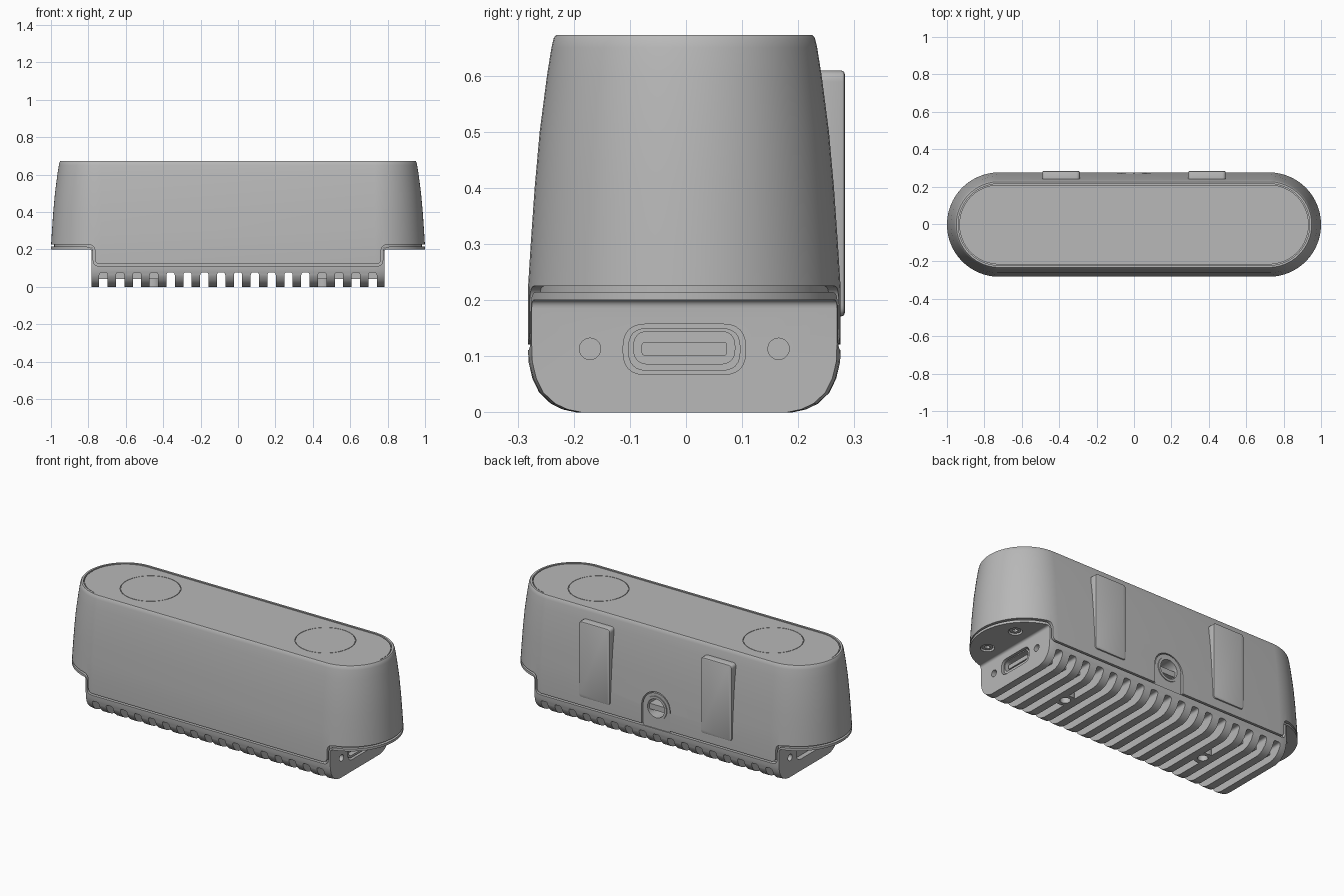
import bpy
import bmesh
from math import sin, cos, pi, radians

if "Cube" in bpy.data.objects:
    bpy.data.objects.remove(bpy.data.objects["Cube"], do_unlink=True)

grey = bpy.data.materials.new("grey_plastic")
grey.use_nodes = True
grey.diffuse_color = (0.48, 0.48, 0.48, 1)
grey.node_tree.nodes["Principled BSDF"].inputs["Base Color"].default_value = grey.diffuse_color

YC = -0.003      # body centre in y
R = 0.279        # body half depth
HALF = 0.721     # half length of the straight sides
END = 0.783      # end face of the lower block


# ---- helpers ----
def circle(u, v, r, n=40):
    return [(u + r * cos(2 * pi * i / n), v + r * sin(2 * pi * i / n)) for i in range(n)]


def stadium(r, n=72):
    pts = circle(0, YC, r, n)
    pts = [(r * cos(2 * pi * (i + 0.5) / n), YC + r * sin(2 * pi * (i + 0.5) / n)) for i in range(n)]
    return [(x + (HALF if x > 0 else -HALF), y) for x, y in pts]


def rounded(corners, n=6):
    """Polygon whose corners (u, v, radius) are eased with a small curve."""
    out = []
    for i, (u, v, r) in enumerate(corners):
        if r == 0:
            out.append((u, v))
            continue
        ends = []
        for q in (corners[i - 1], corners[(i + 1) % len(corners)]):
            d = ((q[0] - u) ** 2 + (q[1] - v) ** 2) ** 0.5
            ends.append((u + (q[0] - u) * r / d, v + (q[1] - v) * r / d))
        for k in range(n + 1):
            t = k / n
            out.append(tuple((1 - t) ** 2 * a + 2 * t * (1 - t) * c + t * t * b
                             for a, c, b in zip(ends[0], (u, v), ends[1])))
    return out


def rect(u, v, hu, hv, r):
    return rounded([(u - hu, v - hv, r), (u + hu, v - hv, r), (u + hu, v + hv, r), (u - hu, v + hv, r)])


def loft(name, rings):
    """Closed solid through a list of equal-length rings of 3D points."""
    bm = bmesh.new()
    loops = [[bm.verts.new(p) for p in ring] for ring in rings]
    for a, b in zip(loops, loops[1:]):
        for i in range(len(a)):
            j = (i + 1) % len(a)
            bm.faces.new((a[i], a[j], b[j], b[i]))
    bm.faces.new(loops[0][::-1])
    bm.faces.new(loops[-1])
    bmesh.ops.recalc_face_normals(bm, faces=bm.faces)
    mesh = bpy.data.meshes.new(name)
    bm.to_mesh(mesh)
    bm.free()
    mesh.materials.append(grey)
    ob = bpy.data.objects.new(name, mesh)
    bpy.context.collection.objects.link(ob)
    return ob


def prism(name, pts, axis, a, b):
    place = {"x": lambda u, v, w: (w, u, v), "y": lambda u, v, w: (u, w, v),
             "z": lambda u, v, w: (u, v, w)}[axis]
    return loft(name, [[place(u, v, w) for u, v in pts] for w in (a, b)])


def apply_modifiers(ob):
    bpy.ops.object.select_all(action="DESELECT")
    bpy.context.view_layer.objects.active = ob
    ob.select_set(True)
    for m in list(ob.modifiers):
        bpy.ops.object.modifier_apply(modifier=m.name)


def boolean(targets, cutter, op="DIFFERENCE"):
    for ob in targets:
        m = ob.modifiers.new("cut", "BOOLEAN")
        m.operation, m.object, m.solver = op, cutter, "EXACT"
        apply_modifiers(ob)
    bpy.data.objects.remove(cutter, do_unlink=True)


def body_loft(name, levels):
    return loft(name, [[(x, y, z) for x, y in stadium(R - d)] for z, d in levels])


def mirrored(half):
    """Full outline in x from its right half, listed bottom to top."""
    return half + [(-x, z, r) for x, z, r in reversed(half)]


# ---- upper shell: tapered stadium, stepped at both ends ----
shell = body_loft("upper_shell", [(0.1, 0), (0.22, 0.0), (0.3, 0.005), (0.4, 0.012), (0.5, 0.021),
                                  (0.6, 0.034), (0.65, 0.042), (0.667, 0.046), (0.672, 0.05)])
boolean([shell], prism("step_keeper", rounded(mirrored(
    [(0.765, 0.121, 0.03), (0.765, 0.225, 0.035), (1.1, 0.225, 0), (1.1, 0.8, 0)])), "y", -0.5, 0.5), "INTERSECT")
boolean([shell], prism("top_recess", stadium(0.218), "z", 0.655, 0.8))

# ---- lower base: rounded keel with thin end wings ----
base = body_loft("lower_base", [(0, 0.085), (0.005, 0.062), (0.015, 0.041), (0.035, 0.02), (0.06, 0.008),
                                (0.09, 0.001), (0.12, 0), (0.3, 0)])
boolean([base], prism("base_keeper", rounded(mirrored(
    [(END, -0.1, 0), (END, 0.2, 0.015), (1.1, 0.2, 0), (1.1, 0.214, 0),
     (0.774, 0.214, 0.035), (0.774, 0.111, 0.03)])), "y", -0.5, 0.5), "INTERSECT")

# ---- inner core closes the seam between shell and base ----
core = prism("inner_core", rect(0, YC, 0.779, 0.252, 0.01), "z", 0.09, 0.3)
wing_core = prism("wing_core", stadium(0.262), "z", 0.208, 0.24)
parts = [shell, base, core, wing_core]

# ---- cooling slots across the underside ----
for i in range(-8, 9):
    x = i * 0.09
    tall = rounded([(x - 0.022, -0.1, 0), (x + 0.022, -0.1, 0), (x + 0.022, 0.077, 0.015), (x - 0.022, 0.077, 0.015)])
    low = [(x - 0.022, -0.1), (x + 0.022, -0.1), (x + 0.022, 0.042), (x - 0.022, 0.042)]
    if abs(i) < 5:
        spans = [(-0.4, 0.4)]
    else:
        spans = [(-0.4, -0.19), (0.19, 0.4)]
        boolean([base], prism("shallow_slot", low, "y", -0.2, 0.2))
    if abs(i) == 5:
        spans = [(-0.4, -0.07), (0.07, 0.4)]
    for a, b in spans:
        boolean([base], prism("slot", tall, "y", a, b))

# ---- screw bosses underneath and screws in the wings ----
for s in (-1, 1):
    boss = prism("bottom_screw_boss", circle(s * 0.455, 0, 0.05), "z", 0, 0.09)
    boolean([boss, base], prism("hole", circle(s * 0.455, 0, 0.027), "z", -0.1, 0.05))
    for y in (-0.11, 0.11):
        boolean([base, wing_core], prism("hole", circle(s * 0.875, YC + y, 0.036), "z", 0.1, 0.23))
        screw = prism("wing_screw", circle(s * 0.875, YC + y, 0.029), "z", 0.206, 0.235)
        boolean([screw], prism("socket", circle(s * 0.875, YC + y, 0.015, 6), "z", 0.1, 0.222))

# ---- end connector, end holes and the plain slot on the other end ----
boolean(parts, prism("port_cut", rect(YC, 0.112, 0.109, 0.045, 0.04), "x", 0.71, 0.9))
boolean(parts, prism("slot_cut", rect(YC, 0.112, 0.109, 0.045, 0.04), "x", -0.9, -0.755))
for s in (-1, 1):
    for y in (-0.168, 0.168):
        a, b = sorted((s * 0.755, s * 0.9))
        boolean(parts, prism("end_hole", circle(YC + y, 0.113, 0.019), "x", a, b))
port = prism("port_shell", rect(YC, 0.112, 0.1, 0.038, 0.034), "x", 0.70, 0.775)
boolean([port], prism("port_opening", rect(YC, 0.115, 0.09, 0.029, 0.026), "x", 0.715, 0.9))
prism("port_tongue", rect(YC, 0.113, 0.076, 0.012, 0.006), "x", 0.705, 0.765)


# ---- threaded mount in an arched plate on the back ----
def arch(r, bottom):
    top = [(r * cos(pi * i / 24), 0.23 + r * sin(pi * i / 24)) for i in range(25)]
    return top + [(-r, bottom), (r, bottom)]


boolean([shell, core], prism("arch_cut", arch(0.092, 0.108), "y", 0.16, 0.4))
plate = prism("mount_plate", arch(0.086, 0.1), "y", 0.14, 0.27)
ring = prism("mount_ring", circle(0, 0.23, 0.068), "y", 0.2, 0.275)
boolean([plate, ring], prism("thread_hole", circle(0, 0.23, 0.054), "y", 0.17, 0.4))

# ---- top window with two round inserts ----
window = prism("top_window", stadium(0.213), "z", 0.64, 0.669)
for s in (-1, 1):
    boolean([window], prism("ring_groove", circle(s * 0.56, 0, 0.16, 64), "z", 0.664, 0.8))
    prism("round_insert", circle(s * 0.56, 0, 0.157, 64), "z", 0.66, 0.669)

# ---- back pads ----
for s in (-1, 1):
    pad = prism("back_pad", rect(s * 0.39, 0.39, 0.1, 0.219, 0.02), "y", 0.21, 0.283)
    m = pad.modifiers.new("soft_edge", "BEVEL")
    m.width, m.segments, m.limit_method, m.angle_limit = 0.006, 2, "ANGLE", radians(50)
    apply_modifiers(pad)

# ---- smooth curved walls, keep hard edges ----
bpy.ops.object.select_all(action="DESELECT")
for ob in bpy.context.collection.objects:
    if ob.type == "MESH":
        ob.select_set(True)
        bpy.context.view_layer.objects.active = ob
bpy.ops.object.shade_smooth_by_angle(angle=radians(30))
